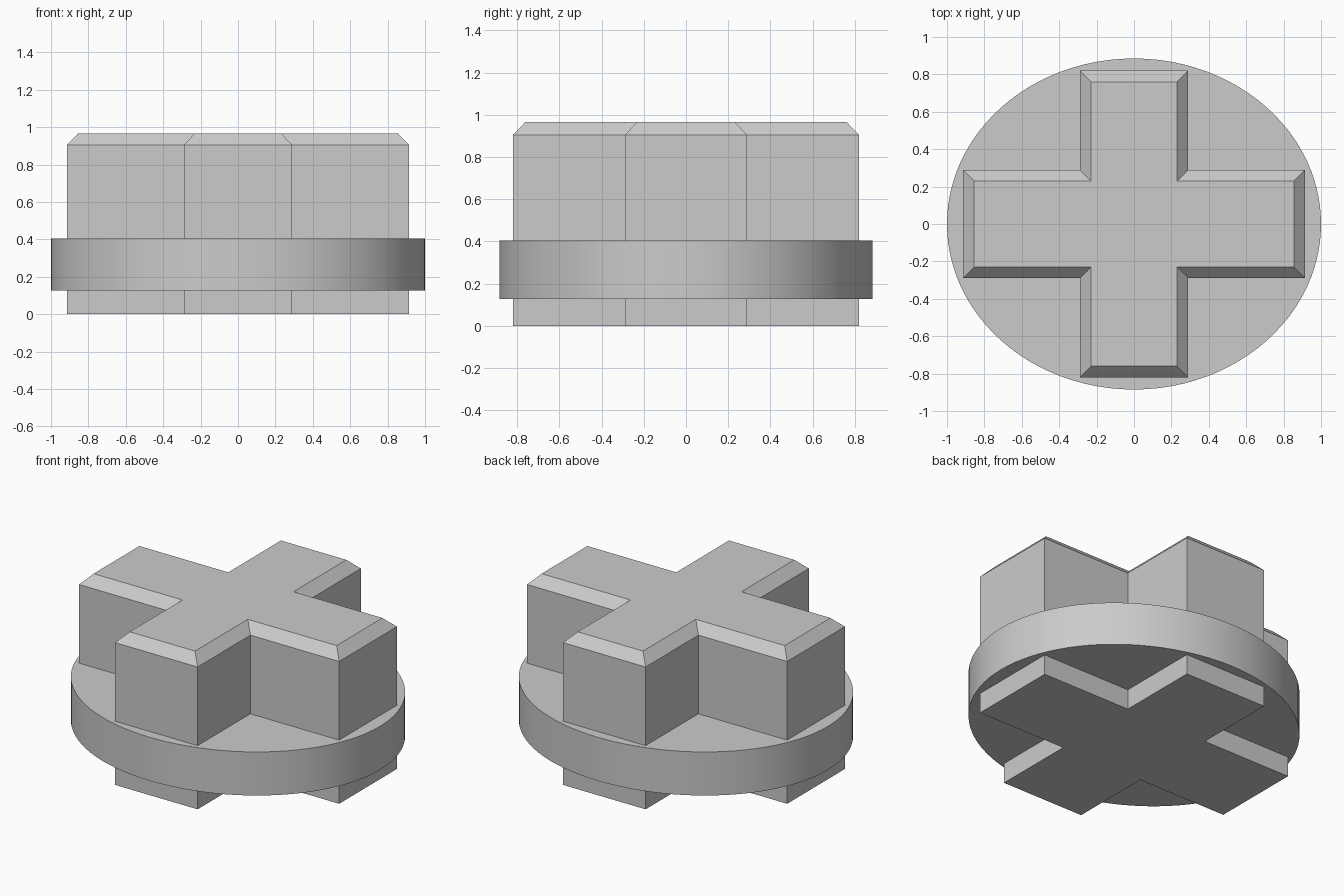
import bpy, bmesh, math

cube = bpy.data.objects.get("Cube")
if cube:
    bpy.data.objects.remove(cube, do_unlink=True)

grey = bpy.data.materials.new("light_grey")
grey.use_nodes = True
grey.diffuse_color = (0.6, 0.6, 0.6, 1)
grey.node_tree.nodes["Principled BSDF"].inputs["Base Color"].default_value = grey.diffuse_color


def add_object(name, bm):
    bmesh.ops.recalc_face_normals(bm, faces=bm.faces)
    mesh = bpy.data.meshes.new(name)
    bm.to_mesh(mesh)
    bm.free()
    mesh.materials.append(grey)
    obj = bpy.data.objects.new(name, mesh)
    bpy.context.collection.objects.link(obj)
    return obj


def cross_outline(reach_x, reach_y, half):
    """Plus-shaped outline, counter-clockwise."""
    quarter = [(reach_x, half), (half, half), (half, reach_y)]
    mirrored = [(-x, y) for x, y in reversed(quarter)]
    upper = quarter + mirrored
    return upper + [(-x, -y) for x, y in upper]


# Cross-shaped body with a chamfered top
reach_x, reach_y, half, chamfer = 0.915, 0.82, 0.29, 0.06
levels = [(0, 0), (0.905, 0), (0.967, chamfer)]
bm = bmesh.new()
rings = []
for z, inset in levels:
    outline = cross_outline(reach_x - inset, reach_y - inset, half - inset)
    rings.append([bm.verts.new((x, y, z)) for x, y in outline])
for low, high in zip(rings, rings[1:]):
    for i in range(len(low)):
        j = (i + 1) % len(low)
        bm.faces.new((low[i], low[j], high[j], high[i]))
bm.faces.new(rings[0][::-1])
bm.faces.new(rings[-1])
add_object("cross_body", bm)

# Oval collar around the body
bottom, top = 0.128, 0.405
bm = bmesh.new()
bmesh.ops.create_cone(bm, cap_ends=True, segments=96, radius1=1, radius2=1, depth=top - bottom)
bmesh.ops.scale(bm, vec=(1, 0.885, 1), verts=bm.verts)
bmesh.ops.translate(bm, vec=(0, 0, (bottom + top) / 2), verts=bm.verts)
collar = add_object("oval_collar", bm)
bpy.ops.object.select_all(action='DESELECT')
collar.select_set(True)
bpy.context.view_layer.objects.active = collar
bpy.ops.object.shade_smooth_by_angle(angle=math.radians(30))
